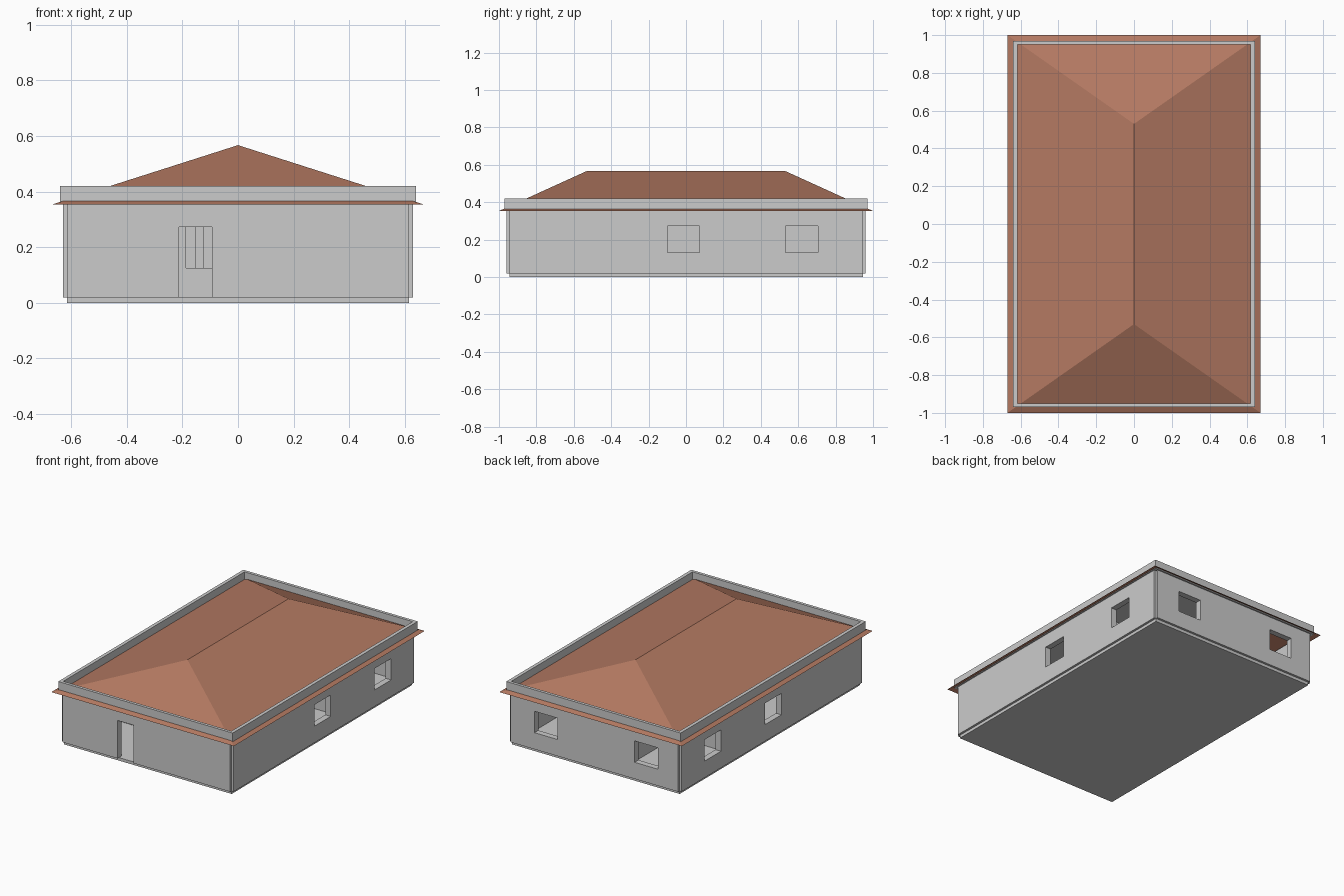
import bpy, bmesh
from mathutils import Vector

if "Cube" in bpy.data.objects:
    bpy.data.objects.remove(bpy.data.objects["Cube"])


def box(name, lo, hi):
    bm = bmesh.new()
    bmesh.ops.create_cube(bm, size=1)
    lo, hi = Vector(lo), Vector(hi)
    for v in bm.verts:
        v.co = (lo + hi) / 2 + v.co * (hi - lo)
    return finish(name, bm)


def finish(name, bm):
    me = bpy.data.meshes.new(name)
    bm.to_mesh(me)
    bm.free()
    ob = bpy.data.objects.new(name, me)
    bpy.context.collection.objects.link(ob)
    return ob


def cut(ob, openings):
    """Cut box-shaped openings out of an object."""
    for lo, hi in openings:
        cutter = box("cutter", lo, hi)
        cutter.hide_render = True
        mod = ob.modifiers.new("opening", 'BOOLEAN')
        mod.operation = 'DIFFERENCE'
        mod.solver = 'EXACT'
        mod.object = cutter
        bpy.context.view_layer.objects.active = ob
        bpy.ops.object.modifier_apply(modifier=mod.name)
        bpy.data.objects.remove(cutter)


CX, CY = 0.615, 0.945      # floor half sizes
WX, WY = 0.63, 0.96        # outer wall faces
T = 0.04                   # wall thickness
BASE, TOP = 0.02, 0.36
SILL, HEAD = 0.13, 0.272

# floor slab
box("floor_slab", (-CX, -CY, 0), (CX, CY, BASE))

# outer walls: shallow notches remain at the corners
front = box("front_wall", (-CX, -WY, BASE), (CX, -WY + T, TOP))
cut(front, [((-0.212, -1.1, 0), (-0.093, -0.8, HEAD))])
back = box("back_wall", (-CX, WY - T, BASE), (CX, WY, TOP))
cut(back, [((x, 0.8, SILL), (x + 0.17, 1.1, HEAD)) for x in (-0.465, 0.27)])
for side, name in ((-1, "left_wall"), (1, "right_wall")):
    a, b = sorted((side * WX, side * (WX - T)))
    wall = box(name, (a, -CY, BASE), (b, CY, TOP))
    cut(wall, [((a - 0.1, y, SILL), (b + 0.1, y + 0.172, HEAD)) for y in (-0.10, 0.533)])

# inside walls
hall = box("hall_wall", (-0.59, -0.52, BASE), (0.59, -0.49, TOP))
cut(hall, [((-0.187, -0.6, SILL - 0.005), (-0.02, -0.4, HEAD))])
box("long_partition", (-0.154, -0.49, BASE), (-0.124, 0.92, TOP))
box("cross_partition", (-0.59, 0.3, BASE), (0.59, 0.33, TOP))

# ceiling, open above the back left room
ceiling = box("ceiling", (-0.59, -0.92, 0.34), (0.59, 0.92, 0.355))
cut(ceiling, [((-0.7, 0.33, 0.3), (-0.154, 1, 0.4))])

# hipped roof shell
bm = bmesh.new()
EZ, RZ, RY = 0.353, 0.567, 0.53
e = [bm.verts.new((x, y, EZ)) for x, y in ((-0.67, -1), (0.67, -1), (0.67, 1), (-0.67, 1))]
r = [bm.verts.new((0, y, RZ)) for y in (-RY, RY)]
for f in ((e[0], e[1], r[0]), (e[1], e[2], r[1], r[0]),
          (e[2], e[3], r[1]), (e[3], e[0], r[0], r[1])):
    bm.faces.new(f)
roof = finish("roof", bm)
mat = bpy.data.materials.new("terracotta")
mat.diffuse_color = (0.45, 0.19, 0.12, 1)
mat.use_nodes = True
mat.node_tree.nodes["Principled BSDF"].inputs["Base Color"].default_value = mat.diffuse_color
roof.data.materials.append(mat)

# parapet ring standing through the roof edge
parapet = box("parapet", (-0.64, -0.97, TOP), (0.64, 0.97, 0.42))
cut(parapet, [((-0.617, -0.95, 0.3), (0.617, 0.95, 0.5))])
